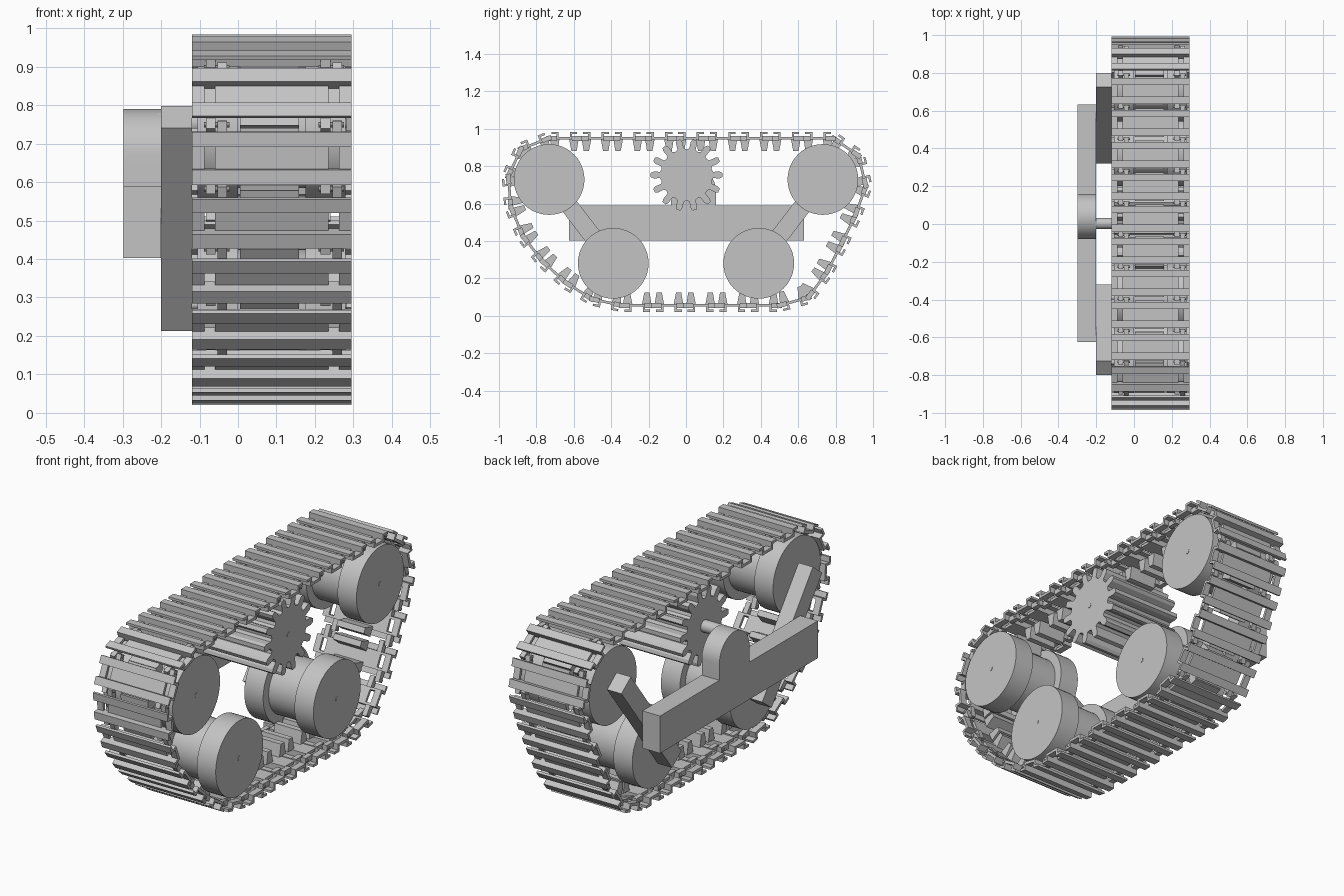
import bpy, bmesh, math
from mathutils import Matrix, Vector

cube = bpy.data.objects.get("Cube")
if cube:
    bpy.data.objects.remove(cube, do_unlink=True)

grey = bpy.data.materials.new("plain_grey")
grey.use_nodes = True
GREY = (0.55, 0.55, 0.55, 1)
grey.diffuse_color = GREY
grey.node_tree.nodes["Principled BSDF"].inputs["Base Color"].default_value = GREY


def make_mesh(name, bm):
    bmesh.ops.recalc_face_normals(bm, faces=bm.faces)
    mesh = bpy.data.meshes.new(name)
    bm.to_mesh(mesh)
    bm.free()
    mesh.materials.append(grey)
    return mesh


def place(name, mesh, smooth=False):
    ob = bpy.data.objects.new(name, mesh)
    bpy.context.collection.objects.link(ob)
    if smooth:
        bpy.ops.object.select_all(action='DESELECT')
        ob.select_set(True)
        bpy.context.view_layer.objects.active = ob
        bpy.ops.object.shade_smooth_by_angle(angle=math.radians(30))
    return ob


def prism(bm, profile, x0, x1):
    """Extrude a (y, z) outline along x."""
    face = bm.faces.new([bm.verts.new((x0, y, z)) for y, z in profile])
    out = bmesh.ops.extrude_face_region(bm, geom=[face])
    moved = [v for v in out["geom"] if isinstance(v, bmesh.types.BMVert)]
    bmesh.ops.translate(bm, verts=moved, vec=(x1 - x0, 0, 0))


def box(bm, x0, x1, y0, y1, z0, z1):
    prism(bm, [(y0, z0), (y1, z0), (y1, z1), (y0, z1)], x0, x1)


def circle(y, z, r, n=48, a0=0.0, a1=2 * math.pi, closed=True):
    steps = n if closed else n - 1
    return [(y + r * math.cos(a0 + (a1 - a0) * i / steps),
             z + r * math.sin(a0 + (a1 - a0) * i / steps)) for i in range(n)]


# Main dimensions
TRACK_L, TRACK_R = -0.12, 0.295
WHEEL_L, WHEEL_R = -0.105, 0.28
UPPER, LOWER = (0.732, 0.729), (0.389, 0.281)
SPROCKET = (0.003, 0.753)

# Road wheels: two drums with a groove between, on an axle
for end, side in (("front", -1), ("rear", 1)):
    for level, (y, z) in (("upper", UPPER), ("lower", LOWER)):
        bm = bmesh.new()
        for r, x0, x1 in ((0.189, WHEEL_L, 0.0), (0.145, 0.0, 0.175),
                          (0.189, 0.175, WHEEL_R), (0.012, -0.15, WHEEL_R + 0.002)):
            prism(bm, circle(side * y, z, r), x0, x1)
        place(f"{end}_{level}_wheel", make_mesh("wheel", bm), True)

    # Slanted arm joining the two wheels
    u, l = Vector((side * UPPER[0], UPPER[1])), Vector((side * LOWER[0], LOWER[1]))
    d = (u - l).normalized()
    n = Vector((-d.y, d.x)) * 0.047
    u, l = u + d * 0.05, l - d * 0.05
    bm = bmesh.new()
    prism(bm, [u + n, u - n, l - n, l + n], -0.2, TRACK_L)
    place(f"{end}_arm", make_mesh("arm", bm))

# Drive sprocket: long toothed drum and its axle
TEETH = 14
tooth = [(-0.5, 0.137), (-0.27, 0.143), (-0.22, 0.178), (-0.12, 0.193),
         (0.12, 0.193), (0.22, 0.178), (0.27, 0.143)]
outline = []
for i in range(TEETH):
    for f, r in tooth:
        a = 2 * math.pi * (i + f) / TEETH
        outline.append((SPROCKET[0] + r * math.cos(a), SPROCKET[1] + r * math.sin(a)))
bm = bmesh.new()
prism(bm, outline, WHEEL_L, WHEEL_R)
place("drive_sprocket", make_mesh("drive_sprocket", bm))
bm = bmesh.new()
prism(bm, circle(*SPROCKET, 0.03, 24), -0.21, WHEEL_L)
prism(bm, circle(*SPROCKET, 0.012, 24), WHEEL_L, WHEEL_R + 0.002)
place("sprocket_axle", make_mesh("sprocket_axle", bm), True)

# Frame beam with a round-topped bearing post
post = circle(0.04, 0.67, 0.12, 25, 0, math.pi, closed=False)
frame = [(-0.625, 0.402), (0.632, 0.402), (0.632, 0.59), (0.16, 0.59)] + post + \
        [(-0.08, 0.59), (-0.625, 0.59)]
bm = bmesh.new()
prism(bm, frame, -0.298, -0.2)
place("frame_beam", make_mesh("frame_beam", bm), True)

# Track link: local y runs along the track, local z points outward
PATH = [(-0.82, 0.95), (0.82, 0.95), (0.93, 0.85), (0.965, 0.70), (0.90, 0.52),
        (0.80, 0.32), (0.71, 0.15), (0.61, 0.055), (-0.36, 0.055), (-0.42, 0.045),
        (-0.60, 0.14), (-0.73, 0.25), (-0.85, 0.38), (-0.92, 0.52),
        (-0.965, 0.68), (-0.93, 0.85)]
LINKS = 29
bm = bmesh.new()
for x0, x1 in ((TRACK_L, -0.087), (-0.06, 0.235), (0.262, TRACK_R)):
    box(bm, x0, x1, -0.033, 0.033, -0.008, 0.006)      # plate between slots
for s in (-1, 1):
    # Web and outward flange
    rib = [(0.03, -0.008), (0.042, -0.008), (0.042, 0.022), (0.069, 0.022),
           (0.069, 0.034), (0.03, 0.034)]
    prism(bm, [(s * y, z) for y, z in rib], TRACK_L, TRACK_R)
    # Guide tooth
    guide = [(0.026, -0.008), (0.076, -0.008), (0.066, -0.07), (0.038, -0.07)]
    prism(bm, [(s * y, z) for y, z in guide], 0.005, 0.158)
    # Hinge lugs, staggered so that neighbours interlock
    for x in (-0.0555, 0.2425):
        x0 = x + s * 0.015 - 0.0125
        prism(bm, [(s * y, z) for y, z in
                   ((0.04, -0.014), (0.095, -0.014), (0.095, 0.012), (0.04, 0.012))],
              x0, x0 + 0.025)
# Hinge pins at the leading edge
for x in (-0.0555, 0.2425):
    prism(bm, circle(0.085, 0, 0.007, 10), x - 0.033, x + 0.033)
link_mesh = make_mesh("track_link", bm)

# Lay links evenly round the loop
pts = [Vector(p) for p in PATH]
segs = list(zip(pts, pts[1:] + pts[:1]))
total = sum((b - a).length for a, b in segs)


def along(s):
    s %= total
    for a, b in segs:
        length = (b - a).length
        if s <= length:
            return a.lerp(b, s / length)
        s -= length
    return pts[0]


pitch = total / LINKS
for i in range(LINKS):
    a, b = along((i - 0.5) * pitch), along((i + 0.5) * pitch)
    c, t = (a + b) / 2, b - a
    link = place(f"track_link_{i + 1}", link_mesh)
    link.matrix_world = (Matrix.Translation((0, c.x, c.y))
                         @ Matrix.Rotation(math.atan2(t.y, t.x), 4, 'X'))
